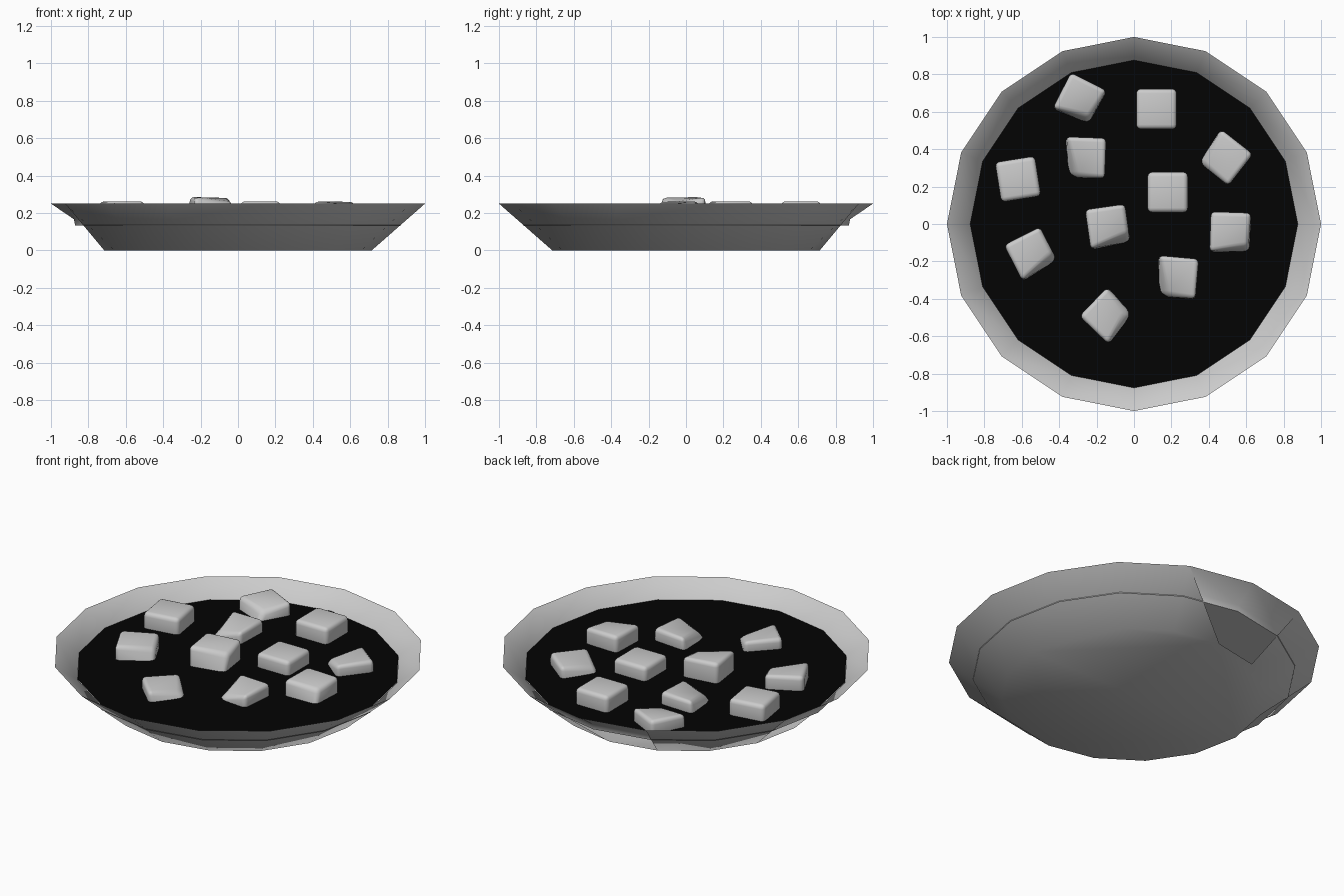
import bpy, bmesh, math
from math import radians, cos, sin

if "Cube" in bpy.data.objects:
    bpy.data.objects.remove(bpy.data.objects["Cube"])

SIDES = 16


def finish(name, bm, angle=30):
    me = bpy.data.meshes.new(name)
    bm.to_mesh(me)
    bm.free()
    ob = bpy.data.objects.new(name, me)
    bpy.context.collection.objects.link(ob)
    bpy.ops.object.select_all(action='DESELECT')
    ob.select_set(True)
    bpy.context.view_layer.objects.active = ob
    bpy.ops.object.shade_smooth_by_angle(angle=radians(angle))
    return ob


def ring(bm, r, z):
    return [bm.verts.new((r * cos(2 * math.pi * i / SIDES),
                          r * sin(2 * math.pi * i / SIDES), z)) for i in range(SIDES)]


# Bowl: base, outer wall, inner wall and shallow inner floor
bm = bmesh.new()
base = ring(bm, 0.715, 0)
rim = ring(bm, 1.0, 0.25)
ledge = ring(bm, 0.878, 0.167)
floor = ring(bm, 0.87, 0.133)
bm.faces.new(base[::-1])
bm.faces.new(floor)
for i in range(SIDES):
    j = (i + 1) % SIDES
    bm.faces.new((rim[i], rim[j], ledge[j], ledge[i]))
    bm.faces.new((ledge[i], ledge[j], floor[j], floor[i]))
    # Two openings in the outer wall, mirrored about the back-left diagonal
    if i in (4, 7):
        continue
    if i == 3:
        bm.faces.new((rim[i], base[i], base[j]))
    elif i == 8:
        bm.faces.new((rim[j], base[i], base[j]))
    else:
        bm.faces.new((base[i], base[j], rim[j], rim[i]))
finish("bowl", bm, 60)

# Dark liquid surface
bm = bmesh.new()
bm.faces.new(ring(bm, 0.876, 0.168))
liquid = finish("liquid", bm)
black = bpy.data.materials.new("black_liquid")
black.diffuse_color = (0.001, 0.001, 0.001, 1)
black.use_nodes = True
black.node_tree.nodes["Principled BSDF"].inputs["Base Color"].default_value = black.diffuse_color
liquid.data.materials.append(black)


# Floating cubes: x, y, top height, turn, sagging corner side (+1 / -1 / 0 none),
# inward shift of that top corner in x and y, and its drop
CUBES = [
    (-0.29, 0.665, 0.245, -27, 1, 0.02, 0.05, 0.03),
    (0.12, 0.615, 0.262, 0, 0, 0, 0, 0),
    (-0.26, 0.355, 0.24, -2, -1, 0.06, 0.01, 0.05),
    (-0.62, 0.24, 0.262, 9, 0, 0, 0, 0),
    (0.485, 0.355, 0.235, -38, -1, 0.04, 0.01, 0.04),
    (0.18, 0.17, 0.25, 0, 0, 0, 0, 0),
    (-0.14, -0.015, 0.285, 8, 1, 0.0, 0.06, 0.03),
    (0.515, -0.045, 0.262, -2, 1, 0.01, 0.04, 0.02),
    (-0.55, -0.16, 0.252, 27, 1, 0.0, 0.06, 0.03),
    (0.23, -0.285, 0.24, -5, -1, 0.06, 0.01, 0.05),
    (-0.14, -0.49, 0.23, 46, 1, 0.03, 0.05, 0.04),
]
for n, (x, y, top, turn, side, dx, dy, drop) in enumerate(CUBES):
    h = top - 0.14
    bm = bmesh.new()
    bmesh.ops.create_cube(bm, size=1)
    bmesh.ops.scale(bm, vec=(0.215, 0.215, h), verts=bm.verts)
    for v in bm.verts:
        if v.co.z > 0 and v.co.y < 0 and v.co.x * side > 0:
            v.co.x -= side * dx
            v.co.y += dy
            v.co.z -= drop
    bmesh.ops.bevel(bm, geom=bm.edges[:], offset=0.024, segments=3,
                    profile=0.5, affect='EDGES')
    ob = finish(f"cube_{n + 1}", bm, 50)
    ob.rotation_euler.z = radians(turn)
    ob.location = (x, y, top - h / 2)
